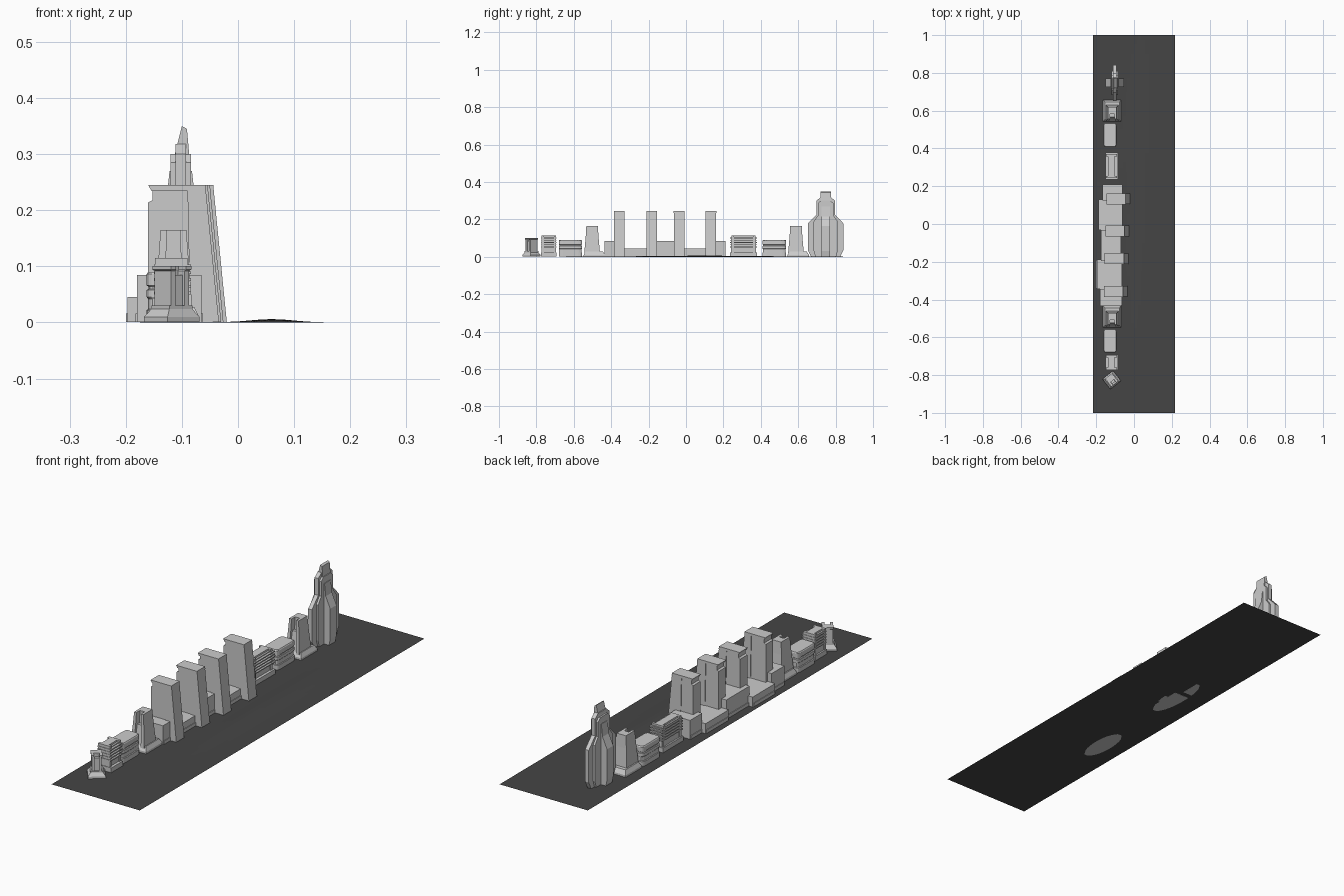
import bpy, bmesh, math
from mathutils import Matrix

if "Cube" in bpy.data.objects:
    bpy.data.objects.remove(bpy.data.objects["Cube"])


def finish(name, bm, mat=None):
    bmesh.ops.recalc_face_normals(bm, faces=bm.faces)
    me = bpy.data.meshes.new(name)
    bm.to_mesh(me)
    bm.free()
    ob = bpy.data.objects.new(name, me)
    bpy.context.collection.objects.link(ob)
    if mat:
        me.materials.append(mat)
    return ob


def loft(name, plan, levels, cx, cy, rot=0):
    """Stack scaled copies of a plan; levels are (z, scale_x, scale_y)."""
    bm = bmesh.new()
    rings = [[bm.verts.new((x * sx, y * sy, z)) for x, y in plan] for z, sx, sy in levels]
    n = len(plan)
    for a, b in zip(rings, rings[1:]):
        for i in range(n):
            bm.faces.new((a[i], a[(i + 1) % n], b[(i + 1) % n], b[i]))
    bm.faces.new(rings[0][::-1])
    bm.faces.new(rings[-1])
    bm.transform(Matrix.Translation((cx, cy, 0)) @ Matrix.Rotation(math.radians(rot), 4, 'Z'))
    return finish(name, bm)


def slab(name, profile, t0, t1, axis='y'):
    """Extrude an (across, z) profile along y or x."""
    bm = bmesh.new()
    put = (lambda a, z, t: (a, t, z)) if axis == 'y' else (lambda a, z, t: (t, a, z))
    lo = [bm.verts.new(put(a, z, t0)) for a, z in profile]
    hi = [bm.verts.new(put(a, z, t1)) for a, z in profile]
    n = len(profile)
    for i in range(n):
        bm.faces.new((lo[i], lo[(i + 1) % n], hi[(i + 1) % n], hi[i]))
    bm.faces.new(lo)
    bm.faces.new(hi[::-1])
    return finish(name, bm)


def box(name, x0, x1, y0, y1, z0, z1):
    return slab(name, [(x0, z0), (x1, z0), (x1, z1), (x0, z1)], y0, y1)


SQUARE = [(-1, -1), (1, -1), (1, 1), (-1, 1)]
# square with a slot in its -y side
NOTCH = [(-1, -1), (-.5, -1), (-.5, -.2), (.5, -.2), (.5, -1), (1, -1), (1, 1), (-1, 1)]
Z0 = 0.001

# ground sheet with a faint rise
dark = bpy.data.materials.new("dark_ground")
dark.diffuse_color = (0.06, 0.06, 0.06, 1)
dark.use_nodes = True
dark.node_tree.nodes["Principled BSDF"].inputs["Base Color"].default_value = dark.diffuse_color
bm = bmesh.new()
bmesh.ops.create_grid(bm, x_segments=22, y_segments=80, size=1)
for v in bm.verts:
    x, y = v.co.x * 0.217, v.co.y
    hill = lambda px, py, wx, wy: math.exp(-((x - px) / wx) ** 2 - ((y - py) / wy) ** 2)
    z = .006 * hill(.06, .1, .055, .45) + .002 * hill(-.11, -.34, .05, .14) + .002 * hill(-.09, .18, .05, .18)
    v.co = (x, y, z)
finish("ground", bm, dark)

# four slab towers with leaning fronts
for i, (y, dx) in enumerate([(-.357, 0), (-.183, .004), (-.037, .008), (.133, .014)]):
    b = -.16 + dx
    f = -.034 + dx
    slab(f"tower_{i}_body", [(b, Z0), (-.07, Z0), (-.08, .236), (b + .008, .236),
                             (b + .008, .218), (b, .214)], y - .025, y + .025)
    slab(f"tower_{i}_front", [(-.085, Z0), (f, Z0), (f - .024, .243), (-.09, .236)], y - .028, y + .028)
    slab(f"tower_{i}_cap", [(b + .006, .234), (f - .023, .234), (f - .024, .245), (b, .245)],
         y - .029, y + .029)

# podiums behind and between the towers
for i, (x0, x1, y0, y1, h) in enumerate([(-.18, -.065, -.435, -.345, .085), (-.197, -.063, -.345, -.187, .045),
                                         (-.175, -.07, -.197, -.033, .085), (-.187, -.06, -.033, .13, .045),
                                         (-.167, -.06, .125, .21, .085)]):
    box(f"podium_{i}", x0, x1, y0, y1, Z0, h)
    box(f"podium_{i}_plinth", x0 - .003, x1 + .003, y0 + .004, y1 - .004, Z0, .016)

# battered towers with a slotted side
for i, y in enumerate([-.49, .6]):
    loft(f"battered_{i}_plinth", SQUARE, [(Z0, .047, .057), (.01, .047, .057), (.028, .038, .046)], -.116, y)
    loft(f"battered_{i}_body", NOTCH, [(.02, .034, .042), (.11, .027, .034), (.165, .023, .031)], -.115, y - .012)
    loft(f"battered_{i}_core", SQUARE, [(.02, .028, .036), (.11, .02, .022)], -.115, y - .012)

# rounded blocks with a recessed band
for i, (y, hy) in enumerate([(-.618, .062), (.472, .063)]):
    plan = []
    for sx, sy, start in [(1, -1, -90), (1, 1, 0), (-1, 1, 90), (-1, -1, 180)]:
        for k in range(4):
            a = math.radians(start + k * 30)
            plan.append((sx * .025 + .008 * math.cos(a), sy * (hy - .022) + .022 * math.sin(a)))
    ob = loft(f"rounded_block_{i}", plan, [(Z0, 1.1, 1), (.022, 1.1, 1), (.024, 1, .97), (.042, 1, .97),
                                           (.045, 1.08, 1), (.058, 1.08, 1), (.06, .98, .96), (.064, .98, .96),
                                           (.066, 1.08, 1), (.086, 1.08, 1), (.09, 1, .96)], -.127, y)

# ribbed blocks with stacked balconies
for i, (y, hy) in enumerate([(-.733, .041), (.307, .072)]):
    box(f"ribbed_{i}_base", -.152, -.082, y - hy, y + hy, Z0, .022)
    box(f"ribbed_{i}_body", -.145, -.094, y - hy * .93, y + hy * .93, .022, .107)
    box(f"ribbed_{i}_roof", -.138, -.102, y - hy * .75, y + hy * .75, .107, .115)
    for k in range(5):
        z = .05 + k * .012
        box(f"ribbed_{i}_balcony_{k}", -.15, -.084, y - hy, y + hy, z, z + .005)
    for s in (-1, 1):
        yy = y + s * hy * .8
        box(f"ribbed_{i}_pier_{s}", -.148, -.09, yy - .006, yy + .006, .02, .115)

# small turned kiosk tower at the near end
KX, KY, KR = -.118, -.826, 38
loft("kiosk_plinth", SQUARE, [(Z0, .036, .034), (.01, .036, .034), (.024, .026, .026), (.03, .026, .026)], KX, KY, KR)
loft("kiosk_tower", NOTCH, [(.03, .02, .024), (.092, .02, .024), (.094, .023, .027), (.101, .023, .027)], KX, KY, KR)
loft("kiosk_core", SQUARE, [(.03, .018, .018), (.085, .018, .018)], KX, KY, KR)

# tall winged tower at the far end
TX, TY = -.102, .747
half = [(.078, Z0), (.095, .035), (.095, .178), (.05, .225), (.05, .3), (.028, .318)]
outline = [(TY + a, z) for a, z in half] + [(TY - a, z) for a, z in half[::-1]]
slab("tall_tower_fin", outline, TX - .009, TX + .009, 'x')
mid = [(.055, Z0), (.064, .03), (.064, .19), (.042, .22), (.042, .285), (.026, .3)]
outline = [(TY + a, z) for a, z in mid] + [(TY - a, z) for a, z in mid[::-1]]
slab("tall_tower_core", outline, TX - .018, TX + .018, 'x')
arm = [(.042, Z0), (.048, .03), (.048, .165), (.026, .215), (.02, .27)]
outline = [(TX + a, z) for a, z in arm] + [(TX - a, z) for a, z in arm[::-1]]
slab("tall_tower_arms", outline, TY - .022, TY + .022)
slab("tall_tower_spire", [(-.12, .2), (-.087, .2), (-.087, .3), (-.091, .345), (-.1, .35), (-.12, .27)],
     TY - .027, TY + .027)
